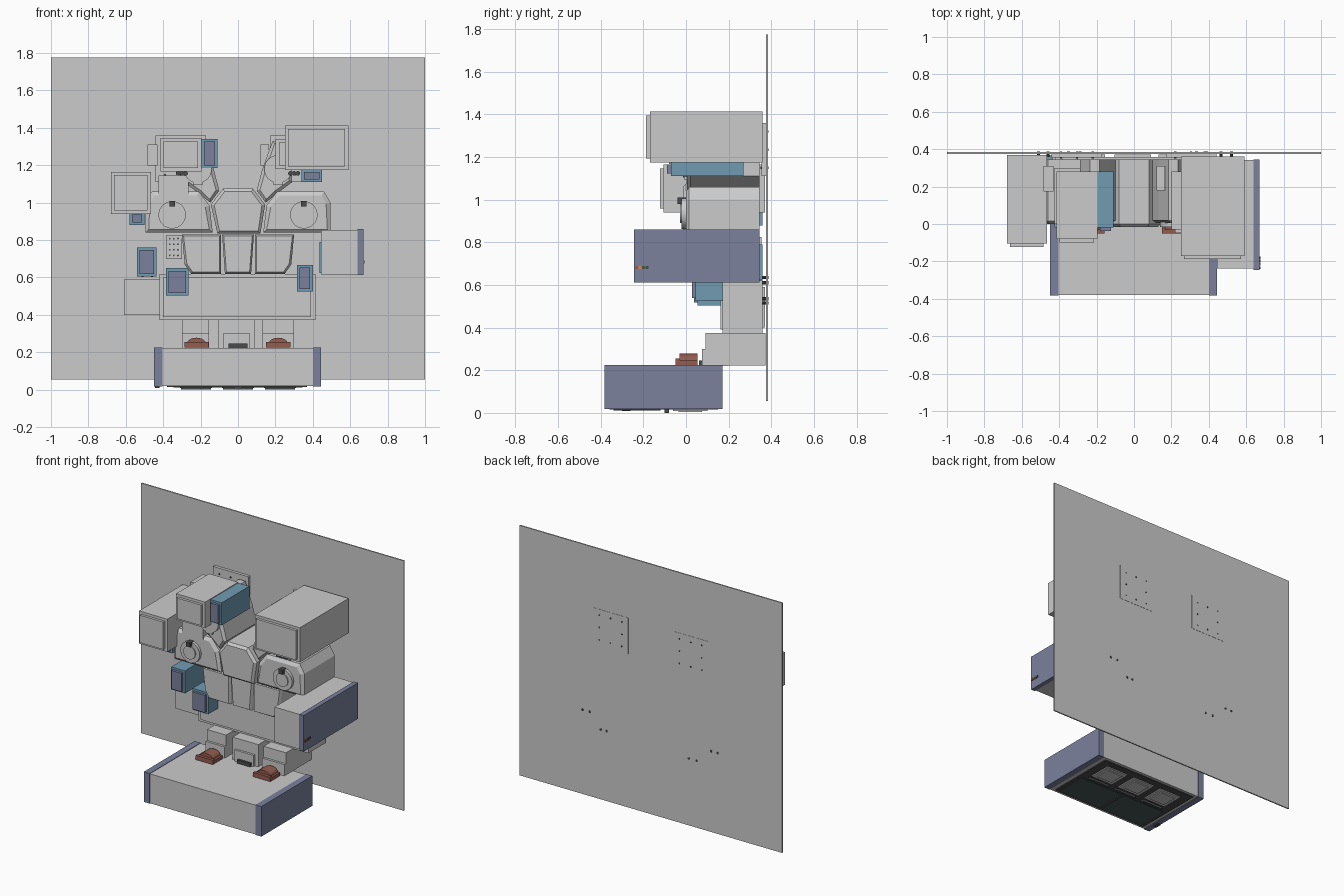
import bpy, bmesh, math


def material(name, rgb):
    m = bpy.data.materials.new(name)
    m.diffuse_color = (*rgb, 1)
    return m


BLUE = material("blue", (0.16, 0.33, 0.45))
SLATE = material("slate", (0.20, 0.22, 0.34))
RED = material("red", (0.30, 0.11, 0.08))
DARK = material("dark", (0.07, 0.07, 0.07))
GREEN = material("dark_green", (0.06, 0.10, 0.09))
ORANGE = material("orange", (0.7, 0.25, 0.05))


def prism(name, pts, y0, y1, mat=None, inset=0):
    """Extrude an x-z outline from y0 (front) to y1; inset cuts a panel line into the front."""
    bm = bmesh.new()
    front = bm.faces.new([bm.verts.new((x, y0, z)) for x, z in pts])
    ext = bmesh.ops.extrude_face_region(bm, geom=[front], use_keep_orig=True)
    for v in ext["geom"]:
        if isinstance(v, bmesh.types.BMVert):
            v.co.y = y1
    bmesh.ops.recalc_face_normals(bm, faces=bm.faces)
    if inset:
        f = min(bm.faces, key=lambda f: f.calc_center_median().y)
        bmesh.ops.inset_region(bm, faces=[f], thickness=inset)
        for v in f.verts:
            v.co.y -= 0.015
    me = bpy.data.meshes.new(name)
    bm.to_mesh(me)
    bm.free()
    ob = bpy.data.objects.new(name, me)
    bpy.context.collection.objects.link(ob)
    if mat:
        me.materials.append(mat)
    return ob


def box(name, x0, x1, y0, y1, z0, z1, mat=None):
    return prism(name, [(x0, z0), (x1, z0), (x1, z1), (x0, z1)], y0, y1, mat)


def cabinet(name, x0, x1, y0, y1, z0, z1, mat=None, trim=0.018, trim_mat=None):
    """Box with a raised front grille."""
    box(name, x0, x1, y0, y1, z0, z1, mat)
    box(name + "_grille", x0 + trim, x1 - trim, y0 - 0.018, y0, z0 + trim, z1 - trim, trim_mat)


def disc(name, x, z, r, y0, y1, mat=None, n=32):
    ob = prism(name, [(x + r * math.cos(2 * math.pi * i / n), z + r * math.sin(2 * math.pi * i / n))
                      for i in range(n)], y0, y1, mat)
    bpy.context.view_layer.objects.active = ob
    ob.select_set(True)
    bpy.ops.object.shade_smooth_by_angle()
    ob.select_set(False)


def flip(pts):
    return [(-x, z) for x, z in pts]


# Backing wall
box("wall_panel", -1, 1, 0.375, 0.384, 0.055, 1.775)

# Base unit with end caps
box("base_body", -0.405, 0.40, -0.38, 0.17, 0.02, 0.222)
box("base_cap_left", -0.45, -0.405, -0.382, 0.172, 0.018, 0.225, SLATE)
box("base_cap_right", 0.40, 0.445, -0.382, 0.172, 0.018, 0.225, SLATE)

# Underside plates and slots
box("under_plate", -0.38, 0.37, -0.36, 0.15, 0.015, 0.02, DARK)
for i, x in enumerate((-0.225, 0, 0.225)):
    box(f"under_vent_{i}", x - 0.085, x + 0.085, -0.06, 0.10, 0.008, 0.016)
    box(f"under_vent_inner_{i}", x - 0.06, x + 0.06, -0.035, 0.075, 0.003, 0.009)
    box(f"under_slot_{i}", x - 0.08, x + 0.08, -0.10, -0.08, 0.0, 0.016, DARK)
for i, x in enumerate((-0.18, 0.18)):
    box(f"under_board_{i}", x - 0.165, x + 0.165, -0.34, -0.12, 0.012, 0.016, GREEN)
box("under_latch", -0.445, -0.42, -0.30, -0.26, 0.01, 0.02, DARK)

# Red feet with arched tops
for side, x in (("left", -0.222), ("right", 0.215)):
    arch = [(x - 0.065, 0.225), (x + 0.065, 0.225), (x + 0.065, 0.248)]
    arch += [(x + 0.05 * math.cos(a), 0.248 + 0.03 * math.sin(a))
             for a in [math.pi * i / 10 for i in range(11)]]
    arch.append((x - 0.065, 0.248))
    prism(f"{side}_foot", arch, -0.03, 0.055, RED)
    box(f"{side}_toe", x - 0.065, x + 0.065, -0.05, -0.03, 0.225, 0.255, RED)

# Leg blocks: wide lower step and narrower upper
for name, x0, x1 in (("left", -0.30, -0.155), ("centre", -0.13, 0.115), ("right", 0.13, 0.30)):
    n = 0.05 if name == "centre" else 0
    box(name + "_leg_lower", x0 + n, x1 - n, 0.076, 0.20, 0.22, 0.30)
    box(name + "_leg_upper", x0 + n / 2, x1 - n / 2, 0.092, 0.372, 0.222, 0.375)
box("leg_label", -0.05, 0.05, 0.06, 0.076, 0.222, 0.246, DARK)

# Waist unit
box("waist_body", -0.42, 0.415, 0.172, 0.358, 0.372, 0.62)
box("waist_front", -0.40, 0.39, 0.162, 0.172, 0.39, 0.60)
box("waist_extension", -0.61, -0.42, 0.19, 0.37, 0.40, 0.59)

# Blue satellite boxes with slate grilles
for i, b in enumerate(((-0.385, -0.265, 0.055, 0.17, 0.503, 0.65),
                       (0.315, 0.40, 0.045, 0.172, 0.525, 0.667),
                       (-0.54, -0.435, 0.045, 0.36, 0.605, 0.76),
                       (0.435, 0.54, 0.045, 0.36, 0.625, 0.79),
                       (-0.58, -0.50, 0.0, 0.36, 0.88, 0.95),
                       (0.34, 0.45, -0.07, 0.27, 1.11, 1.178),
                       (-0.195, -0.11, -0.02, 0.28, 1.185, 1.34))):
    cabinet(f"blue_box_{i}", *b, BLUE, 0.014, SLATE)

# Abdomen panels
side_ab = [(0.09, 0.62), (0.25, 0.62), (0.285, 0.67), (0.30, 0.83), (0.09, 0.83)]
prism("abdomen_centre", [(-0.07, 0.62), (0.07, 0.62), (0.085, 0.83), (-0.085, 0.83)],
      0.05, 0.345, inset=0.012)
prism("abdomen_right", side_ab, 0.05, 0.345, inset=0.012)
prism("abdomen_left", flip(side_ab), 0.05, 0.345, inset=0.012)

# Chest
prism("chest_centre", [(-0.11, 0.835), (0.12, 0.835), (0.145, 0.99), (0.08, 1.075),
                       (-0.08, 1.075), (-0.145, 0.99)], 0.0, 0.345, inset=0.018)
pec = [(0.135, 0.84), (0.495, 0.84), (0.495, 1.0), (0.46, 1.06), (0.21, 1.06), (0.152, 0.985)]
prism("chest_right", pec, 0.015, 0.345, inset=0.025)
prism("chest_left", flip(pec), 0.015, 0.345, inset=0.025)

# Neck arms rising in a V, rear brackets, dials
arm = [(0.10, 1.065), (0.148, 1.0), (0.21, 1.05), (0.29, 1.11), (0.29, 1.2),
       (0.235, 1.33), (0.185, 1.33), (0.13, 1.18)]
for side, s in (("left", -1), ("right", 1)):
    prism(side + "_neck_arm", arm if s > 0 else flip(arm), 0.02, 0.345, inset=0.018)
    x0, x1 = sorted((s * 0.17, s * 0.44))
    box(side + "_rear_bracket", x0, x1, 0.355, 0.3855, 1.11, 1.36)
    for dx in (0.22, 0.305, 0.39):
        for z in (1.15, 1.235, 1.32):
            if not (dx == 0.305 and z == 1.235):
                disc(f"{side}_bracket_screw", s * dx, z, 0.006, 0.35, 0.387, DARK, 10)
    disc(side + "_chest_dial", s * 0.352, 0.935, 0.073, -0.02, 0.002)
    disc(side + "_dial_hub", s * 0.352, 0.935, 0.045, -0.028, -0.02)
    box(side + "_dial_knob", s * 0.352 - 0.015, s * 0.352 + 0.015, -0.04, 0.0, 0.98, 1.01, DARK)
    disc(side + "_neck_dial", s * 0.215, 1.18, 0.075, -0.015, 0.01)
    box(side + "_neck_dial_tab", s * 0.215 - 0.025, s * 0.215 + 0.025, -0.01, 0.02, 1.095, 1.12)
    for k in range(3):
        disc(f"{side}_neck_knob_{k}", s * (0.28 + 0.02 * k), 1.157, 0.012, -0.035, 0.03, DARK, 12)

# Large cabinets: head pair, hands
cabinet("head_left_box", -0.415, -0.195, -0.08, 0.28, 1.167, 1.345)
cabinet("head_right_rear_box", 0.20, 0.40, -0.03, 0.28, 1.18, 1.34)
cabinet("upper_right_cabinet", 0.25, 0.59, -0.17, 0.36, 1.175, 1.413)
cabinet("left_hand_cabinet", -0.68, -0.465, -0.105, 0.37, 0.94, 1.165)
box("left_shoulder_block", -0.425, -0.265, 0.0, 0.30, 0.97, 1.145)
box("left_ear_block", -0.485, -0.43, 0.175, 0.31, 1.20, 1.31)
box("right_ear_block", 0.12, 0.165, 0.18, 0.31, 1.20, 1.31)

# Right arm unit with cap and ports
box("right_arm_body", 0.445, 0.64, -0.238, 0.343, 0.615, 0.855)
box("right_arm_cap", 0.64, 0.672, -0.245, 0.345, 0.612, 0.86, SLATE)
for i, m in enumerate((RED, ORANGE, GREEN, DARK)):
    box(f"arm_port_{i}", 0.67, 0.677, -0.24 + 0.017 * i, -0.226 + 0.017 * i, 0.675, 0.69, m)

# Perforated side plate
box("perforated_plate", -0.385, -0.30, 0.34, 0.355, 0.70, 0.825)
for i in range(3):
    for j in range(4):
        disc("plate_hole", -0.365 + 0.022 * i, 0.718 + 0.03 * j, 0.005, 0.337, 0.341, DARK, 10)

# Screws through the wall
for x, z in ((0.52, 0.635), (0.465, 0.635), (0.38, 0.535), (0.335, 0.535),
             (-0.46, 0.61), (-0.51, 0.61), (-0.29, 0.515), (-0.35, 0.515)):
    disc("wall_screw", x, z, 0.008, 0.35, 0.387, DARK, 10)
